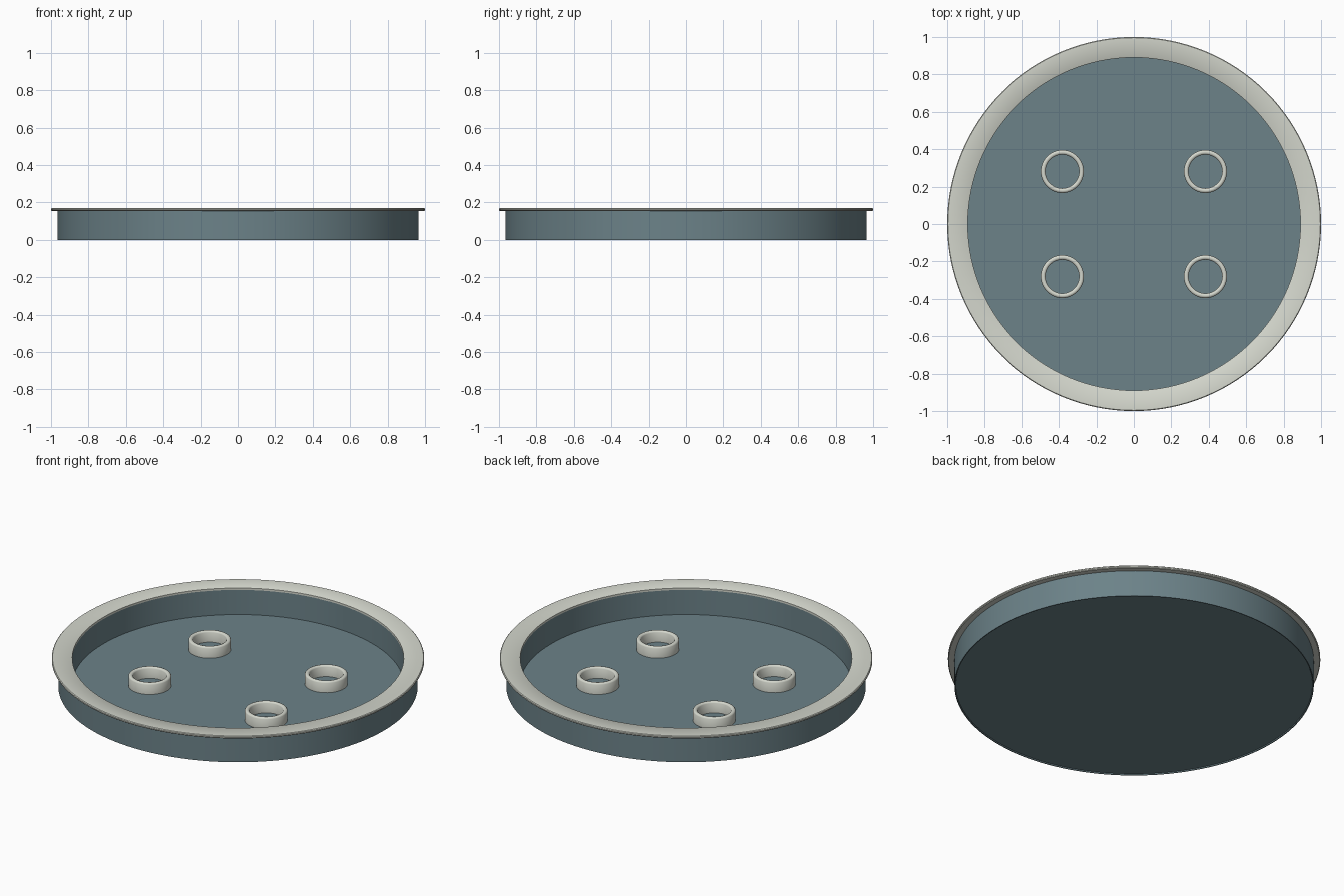
import bpy
import math

cube = bpy.data.objects.get("Cube")
if cube:
    bpy.data.objects.remove(cube, do_unlink=True)


def make_material(name, color):
    mat = bpy.data.materials.new(name)
    mat.use_nodes = True
    mat.diffuse_color = color
    mat.node_tree.nodes["Principled BSDF"].inputs["Base Color"].default_value = color
    return mat


def lathe(name, profile, mat, segments, closed, location=(0, 0, 0)):
    """Spin an (r, z) profile about z; r = 0 closes to a single point."""
    rings, verts, faces = [], [], []
    for r, z in profile:
        count = segments if r > 0 else 1
        rings.append([len(verts) + i % count for i in range(segments)])
        for i in range(count):
            a = math.tau * i / segments
            verts.append((r * math.cos(a), r * math.sin(a), z))
    pairs = list(zip(rings, rings[1:]))
    if closed:
        pairs.append((rings[-1], rings[0]))
    for low, high in pairs:
        for i in range(segments):
            j = (i + 1) % segments
            face = list(dict.fromkeys((low[i], low[j], high[j], high[i])))
            faces.append(face)
    mesh = bpy.data.meshes.new(name)
    mesh.from_pydata(verts, [], faces)
    mesh.materials.append(mat)
    obj = bpy.data.objects.new(name, mesh)
    obj.location = location
    bpy.context.collection.objects.link(obj)
    bpy.ops.object.select_all(action="DESELECT")
    obj.select_set(True)
    bpy.context.view_layer.objects.active = obj
    bpy.ops.object.shade_smooth_by_angle(angle=math.radians(40))
    return obj


slate = make_material("slate blue", (0.15, 0.225, 0.25, 1))
ivory = make_material("warm grey", (0.66, 0.68, 0.61, 1))

# Shallow round tray with a slightly recessed underside
lathe("tray_body", [(0, 0.006), (0.958, 0.006), (0.96, 0), (0.965, 0),
                    (0.965, 0.156), (0.89, 0.156), (0.89, 0.01), (0, 0.01)],
      slate, 128, False)

# Overhanging flat rim with softened edges
lathe("rim", [(0.89, 0.155), (0.996, 0.155), (1.0, 0.159), (1.0, 0.166),
              (0.996, 0.17), (0.894, 0.17), (0.89, 0.167)], ivory, 128, True)

# Four hollow rings standing on the floor, with rounded lips
for side, x in (("right", -0.382), ("left", 0.382)):
    for end, y in (("front", -0.281), ("back", 0.281)):
        lathe(f"{end}_{side}_ring",
              [(0.09, 0), (0.115, 0), (0.115, 0.057), (0.111, 0.063),
               (0.103, 0.066), (0.094, 0.063), (0.09, 0.057)],
              ivory, 48, True, (x, y, 0.01))
